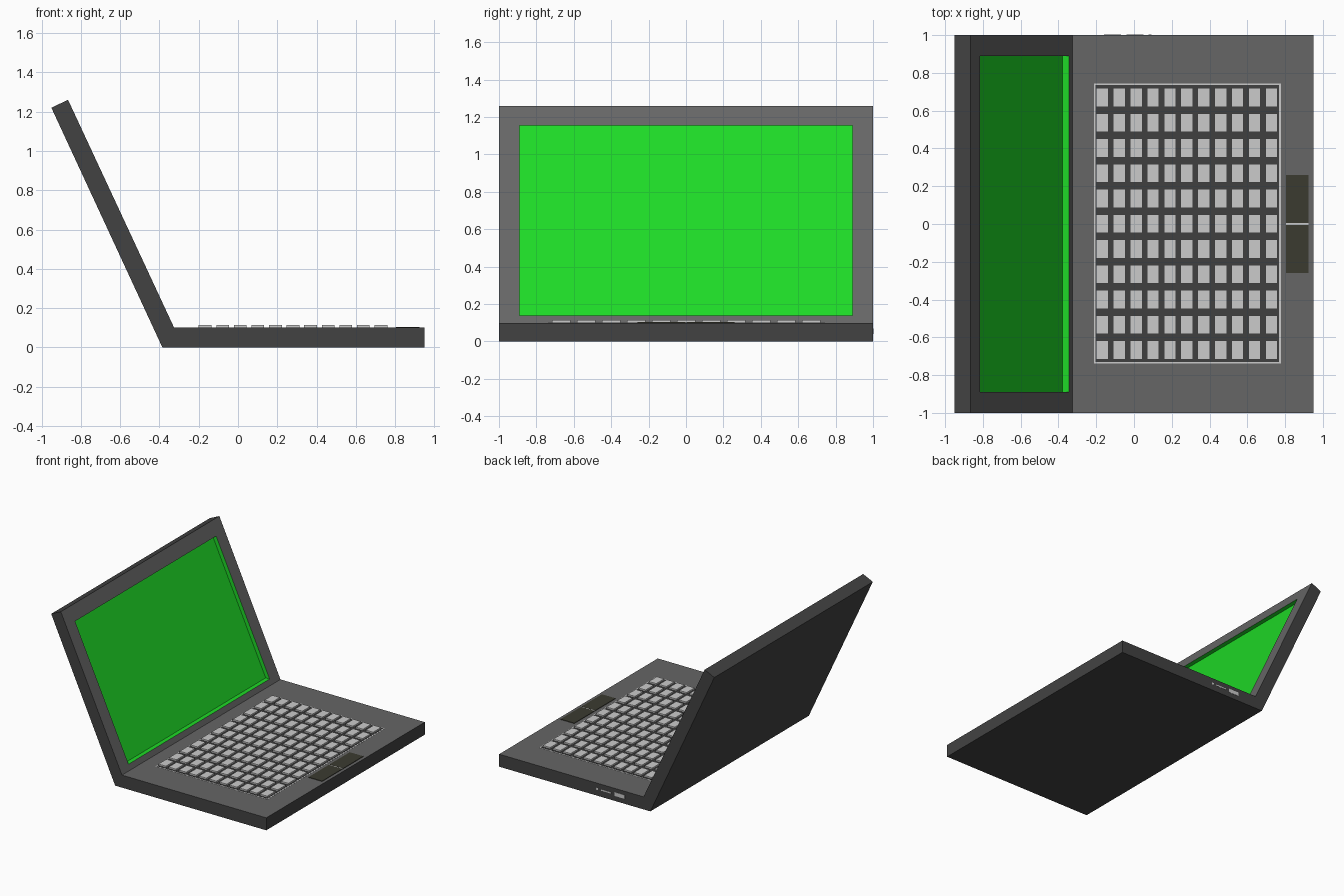
import bpy, bmesh
from mathutils import Vector

if "Cube" in bpy.data.objects:
    bpy.data.objects.remove(bpy.data.objects["Cube"])


def material(name, rgb):
    m = bpy.data.materials.new(name)
    m.diffuse_color = (*rgb, 1)
    m.use_nodes = True
    m.node_tree.nodes["Principled BSDF"].inputs["Base Color"].default_value = m.diffuse_color
    return m


SHELL = material("shell_dark_grey", (0.055, 0.055, 0.055))
DECK = material("deck_grey", (0.133, 0.133, 0.133))
GREEN = material("screen_green", (0.013, 0.70, 0.02))
BED = material("charcoal", (0.05, 0.05, 0.05))
PAD = material("olive_black", (0.043, 0.043, 0.03))


def finish(bm, name, *mats):
    mesh = bpy.data.meshes.new(name)
    bm.to_mesh(mesh)
    bm.free()
    for m in mats:
        mesh.materials.append(m)
    ob = bpy.data.objects.new(name, mesh)
    bpy.context.collection.objects.link(ob)
    return ob


def box(name, x, y, z, *mats):
    """Box from (min, max) ranges on each axis."""
    bm = bmesh.new()
    bmesh.ops.create_cube(bm, size=1)
    for v in bm.verts:
        v.co = [r[0] if c < 0 else r[1] for r, c in zip((x, y, z), v.co)]
    return finish(bm, name, *mats)


def repeat(ob, count, offset):
    mod = ob.modifiers.new("repeat", 'ARRAY')
    mod.count = count
    mod.use_relative_offset = False
    mod.use_constant_offset = True
    mod.constant_offset_displace = offset


def fit_screen(face, x_start):
    """Place a lid face on the screen rectangle, sloping with the lid."""
    for v in face.verts:
        z = 0.14 if v.co.z < 0.6 else 1.155
        v.co = (x_start - (z - 0.1) * 0.54 / 1.16, 0.89 if v.co.y > 0 else -0.89, z)


# Case: side profile of base and open lid, extruded across the width
profile = [(-0.385, 0), (0.95, 0), (0.95, 0.1), (-0.325, 0.1),
           (-0.865, 1.26), (-0.95, 1.22)]
bm = bmesh.new()
side = bm.faces.new([bm.verts.new((x, -1, z)) for x, z in profile])
ext = bmesh.ops.extrude_face_region(bm, geom=[side], use_keep_orig=True)
bmesh.ops.translate(bm, vec=(0, 2, 0),
                    verts=[g for g in ext["geom"] if isinstance(g, bmesh.types.BMVert)])
bmesh.ops.recalc_face_normals(bm, faces=bm.faces[:])

# Lighter deck on top of the base
deck = max(bm.faces, key=lambda f: f.normal.z)
deck.material_index = 1

# Screen: lighter bezel on the lid's inner face, recessed green screen inside
lid = max(bm.faces, key=lambda f: f.normal.dot(Vector((0.907, 0, 0.42)))
          if f.calc_center_median().x < -0.4 else -2)
lid.material_index = 1
bezel = bmesh.ops.inset_individual(bm, faces=[lid], thickness=0.05)["faces"]
fit_screen(lid, -0.325)
walls = bmesh.ops.inset_individual(bm, faces=[lid], thickness=0.001)["faces"]
fit_screen(lid, -0.36)
for f in bezel:
    f.material_index = 1
for f in [lid, *walls]:
    f.material_index = 2
finish(bm, "case_with_screen", SHELL, DECK, GREEN)

# Keyboard: pale rim, dark bed and an 11 by 11 grid of keys
box("keyboard_rim", (-0.212, 0.777), (-0.738, 0.743), (0.09, 0.101))
box("keyboard_bed", (-0.204, 0.768), (-0.73, 0.735), (0.09, 0.102), BED)
keys = box("keys", (-0.2, -0.135), (-0.717, -0.617), (0.098, 0.114))
repeat(keys, 11, (0.0895, 0, 0))
repeat(keys, 11, (0, 0.1337, 0))

# Touchpad buttons with a pale divider
for name, y in (("left", (-0.26, -0.004)), ("right", (0.004, 0.26))):
    box("touchpad_" + name, (0.805, 0.925), y, (0.09, 0.104), PAD)
box("touchpad_divider", (0.805, 0.925), (-0.004, 0.004), (0.09, 0.103))

# Ports on the +y side of the base
for name, x, h in (("wide_port", (-0.16, -0.07), 0.015),
                   ("slot_port", (-0.04, 0.05), 0.005),
                   ("round_port", (0.077, 0.093), 0.008)):
    box(name, x, (0.98, 1.002), (0.055 - h, 0.055 + h))
